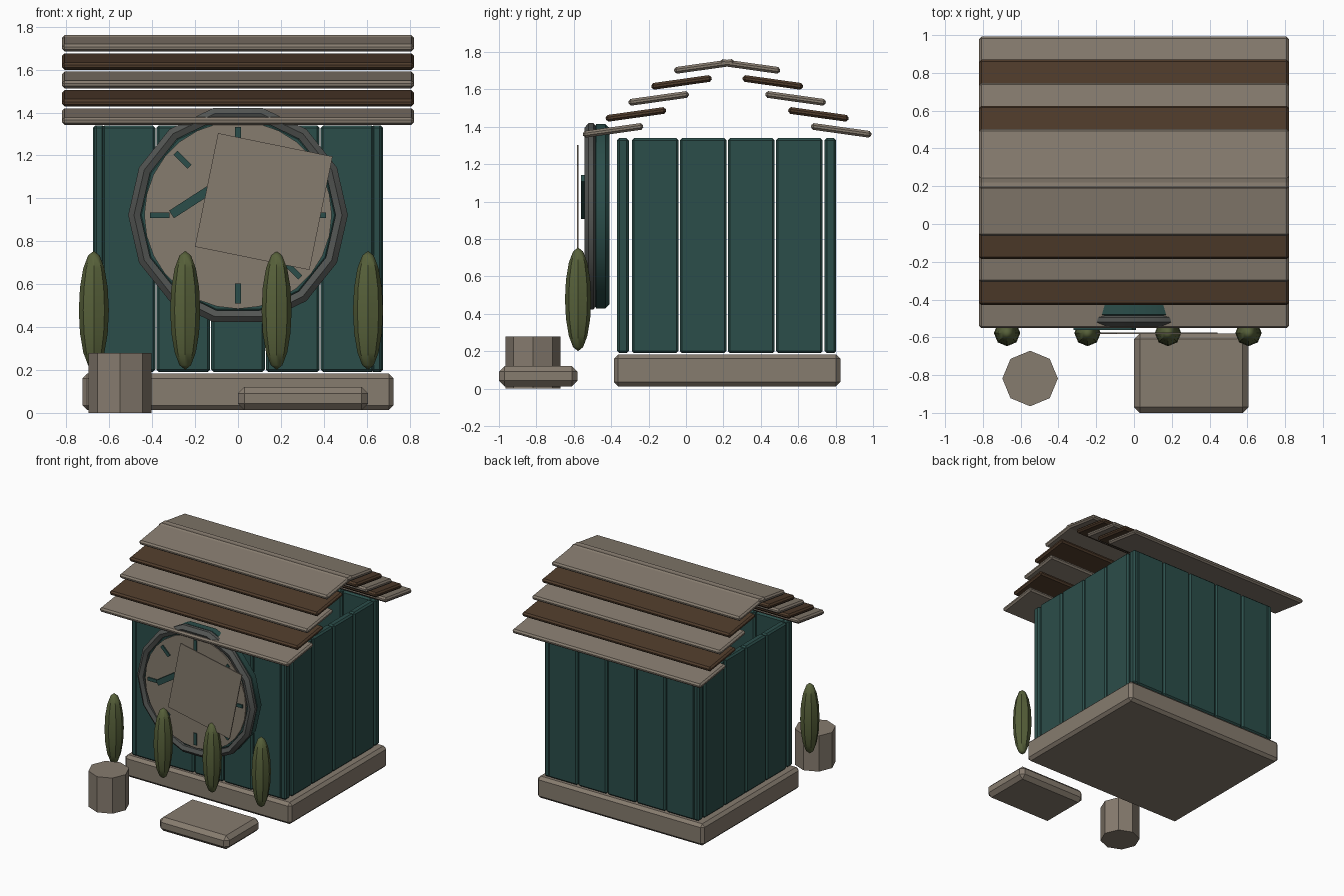
import bpy, bmesh, math
from mathutils import Matrix, Vector

if "Cube" in bpy.data.objects:
    bpy.data.objects.remove(bpy.data.objects["Cube"])


def material(name, r, g, b):
    m = bpy.data.materials.new(name)
    m.use_nodes = True
    m.diffuse_color = (r, g, b, 1)
    bsdf = next(n for n in m.node_tree.nodes if n.type == 'BSDF_PRINCIPLED')
    bsdf.inputs["Base Color"].default_value = (r, g, b, 1)
    return m


stone = material("warm stone", .24, .20, .158)
teal = material("dark teal wood", .024, .075, .068)
brown = material("dark brown wood", .078, .044, .024)
leaf = material("olive leaf", .095, .118, .042)
grey = material("dark grey metal", .085, .09, .085)


def finish(bm, name, mat, smooth=True):
    bmesh.ops.recalc_face_normals(bm, faces=bm.faces)
    me = bpy.data.meshes.new(name)
    bm.to_mesh(me)
    bm.free()
    me.materials.append(mat)
    ob = bpy.data.objects.new(name, me)
    bpy.context.collection.objects.link(ob)
    if smooth:
        bpy.ops.object.select_all(action='DESELECT')
        ob.select_set(True)
        bpy.context.view_layer.objects.active = ob
        bpy.ops.object.shade_smooth_by_angle(angle=math.radians(35))
    return ob


def box(name, mat, centre, size, bevel=0.0, rot=0.0, axis='X'):
    bm = bmesh.new()
    bmesh.ops.create_cube(bm, size=1)
    bmesh.ops.scale(bm, vec=size, verts=bm.verts)
    if bevel:
        bmesh.ops.bevel(bm, geom=bm.edges[:], offset=bevel, segments=1,
                        affect='EDGES', profile=.5)
    bm.transform(Matrix.Translation(centre) @ Matrix.Rotation(rot, 4, axis))
    return finish(bm, name, mat)


def lathe(name, mat, profile, sides, matrix, closed=False):
    """Sweep (radius, height) points around the local z axis."""
    bm = bmesh.new()
    rings = []
    for r, h in profile:
        rings.append([bm.verts.new((r * math.cos(a), r * math.sin(a), h))
                      for a in (math.tau * i / sides for i in range(sides))])
    pairs = list(zip(rings, rings[1:]))
    if closed:
        pairs.append((rings[-1], rings[0]))
    else:
        bm.faces.new(rings[0])
        bm.faces.new(rings[-1])
    for a, b in pairs:
        for i in range(sides):
            j = (i + 1) % sides
            bm.faces.new((a[i], a[j], b[j], b[i]))
    bm.transform(matrix)
    return finish(bm, name, mat)


# Foundation, entrance slab and stump
box("foundation", stone, (0, .22, .098), (1.45, 1.21, .17), .022)
box("entrance_slab", stone, (.303, -.79, .067), (.605, .42, .108), .03)
lathe("stump", stone, [(.147, 0), (.147, .28)], 8,
      Matrix.Translation((-.55, -.818, 0)))

# Plank walls, open at the top
WALL_Z, WALL_H = .765, 1.15
for side, y in (("front", -.337), ("back", .772)):
    for i in range(5):
        box(f"{side}_wall_plank", teal, ((i - 2) * .255, y, WALL_Z),
            (.25, .062, WALL_H), .012)
for side, x in (("right", -.647), ("left", .647)):
    for i in range(4):
        box(f"{side}_wall_plank", teal, (x, -.165 + i * .257, WALL_Z),
            (.058, .25, WALL_H), .012)
    for y in (-.337, .772):
        box(f"{side}_corner_post", teal, (x, y, WALL_Z),
            (.05, .062, WALL_H), .012)

# Overlapping roof boards in alternating colours
for k in range(5):
    for side, s in (("front", -1), ("back", 1)):
        box(f"{side}_roof_board", brown if k % 2 else stone,
            (0, .22 + s * (.61 - .122 * k), 1.381 + .0855 * k),
            (1.64, .325, .036), .012, -s * math.radians(8))

# Clock: local z of the lathe points to the front
CLOCK_Z = .922
facing = Matrix.Translation((0, 0, CLOCK_Z)) @ Matrix.Rotation(math.pi / 2, 4, 'X')
lathe("clock_body", teal,
      [(.485, .41), (.505, .43), (.505, .48), (.47, .50), (.45, .515)], 14, facing)
lathe("clock_rim", grey,
      [(.49, .48), (.512, .495), (.512, .52), (.485, .543), (.455, .53), (.455, .48)],
      14, facing, closed=True)
lathe("clock_face", stone, [(.437, .50), (.437, .528)], 28, facing)

# Hour marks
for i in range(8):
    a = i * math.tau / 8
    box("hour_mark", teal,
        (.365 * math.cos(a), -.531, CLOCK_Z + .365 * math.sin(a)),
        (.092, .01, .026), rot=-a, axis='Y')

# Hand and the loose square panel in front of it
start, end = Vector((-.31, -.548, .925)), Vector((.0, -.548, 1.125))
d = end - start
box("clock_hand", teal, (start + end) / 2, (d.length, .026, .042),
    rot=-math.atan2(d.z, d.x), axis='Y')
box("square_panel", stone, (.12, -.578, .985), (.545, .008, .54),
    rot=math.radians(11.5), axis='Y')

# Row of slender shrubs
for i in range(4):
    bm = bmesh.new()
    bmesh.ops.create_uvsphere(bm, u_segments=8, v_segments=8, radius=1)
    bmesh.ops.scale(bm, vec=(.07, .07, .277), verts=bm.verts)
    bmesh.ops.translate(bm, vec=(-.672 + i * .426, -.577, .478), verts=bm.verts)
    finish(bm, "shrub", leaf)
